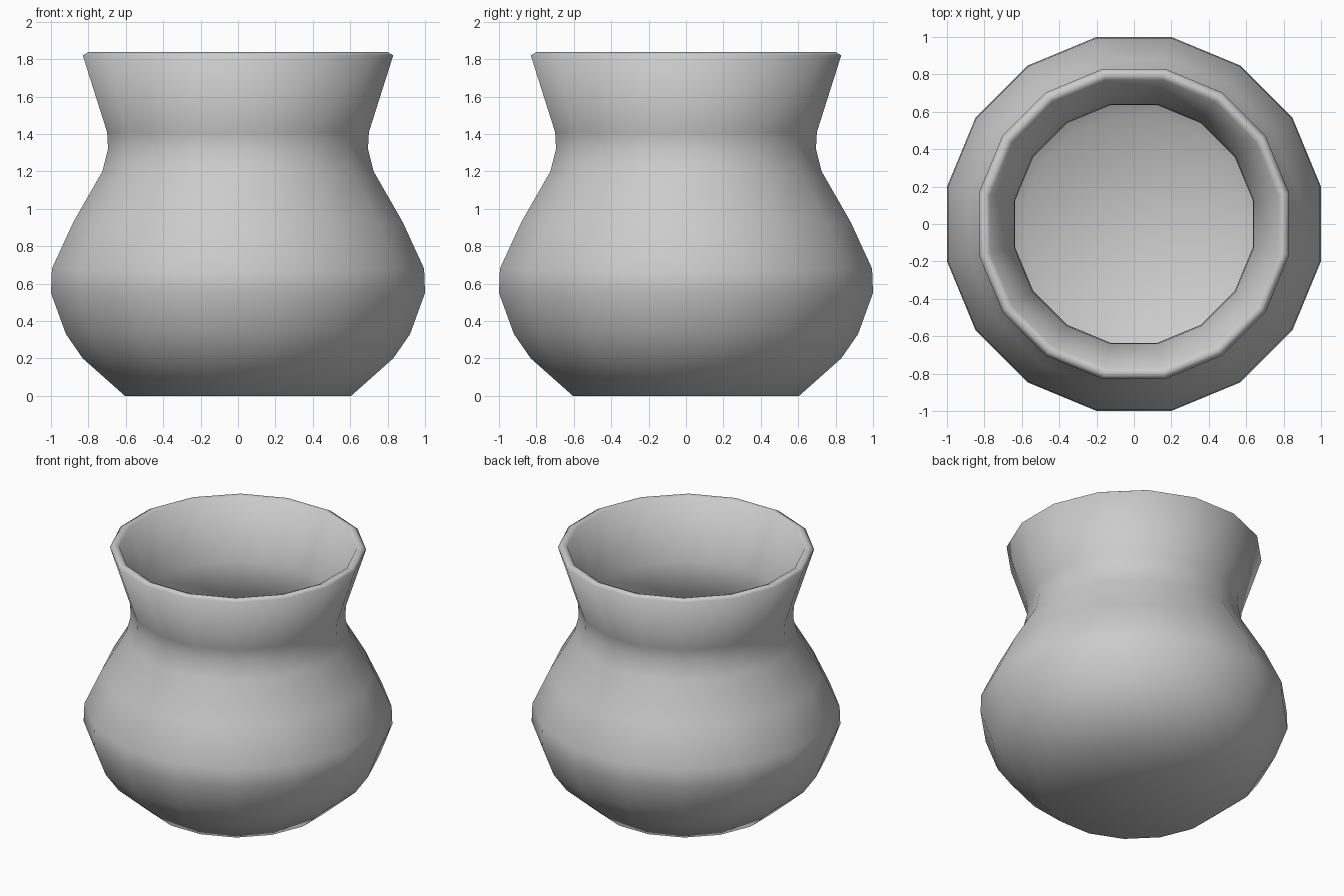
import bpy, bmesh, math

if "Cube" in bpy.data.objects:
    bpy.data.objects.remove(bpy.data.objects["Cube"])

SIDES = 16
HALF = math.pi / SIDES

# Half-section of the pot: (distance to flat side, height), outside then inside
outer = [(0.605, 0), (0.83, 0.2), (0.92, 0.33), (1.0, 0.55), (0.995, 0.68),
         (0.88, 0.93), (0.725, 1.2), (0.695, 1.32), (0.70, 1.41), (0.83, 1.82)]
rim = [(0.80, 1.838), (0.77, 1.825)]
inner = [(0.64, 1.42), (0.635, 1.31), (0.67, 1.18), (0.825, 0.90), (0.935, 0.66),
         (0.94, 0.56), (0.865, 0.36), (0.79, 0.25), (0.58, 0.06)]


def lathe(name, profile):
    """Turn a profile into closed rings with capped ends."""
    bm = bmesh.new()
    rings = []
    for flat, z in profile:
        r = flat / math.cos(HALF)
        rings.append([bm.verts.new((r * math.cos((2 * i + 1) * HALF),
                                    r * math.sin((2 * i + 1) * HALF), z))
                      for i in range(SIDES)])
    for a, b in zip(rings, rings[1:]):
        for i in range(SIDES):
            j = (i + 1) % SIDES
            bm.faces.new((a[i], a[j], b[j], b[i]))
    # Underside and inner floor as fans
    for ring, z in ((rings[0], profile[0][1]), (rings[-1], profile[-1][1])):
        c = bm.verts.new((0, 0, z))
        for i in range(SIDES):
            bm.faces.new((ring[i], ring[(i + 1) % SIDES], c))
    bmesh.ops.recalc_face_normals(bm, faces=bm.faces)
    for f in bm.faces:
        f.smooth = True
    mesh = bpy.data.meshes.new(name)
    bm.to_mesh(mesh)
    bm.free()
    obj = bpy.data.objects.new(name, mesh)
    bpy.context.collection.objects.link(obj)
    return obj


# Hollow pot with a flared neck
lathe("pot", outer + rim + inner)
